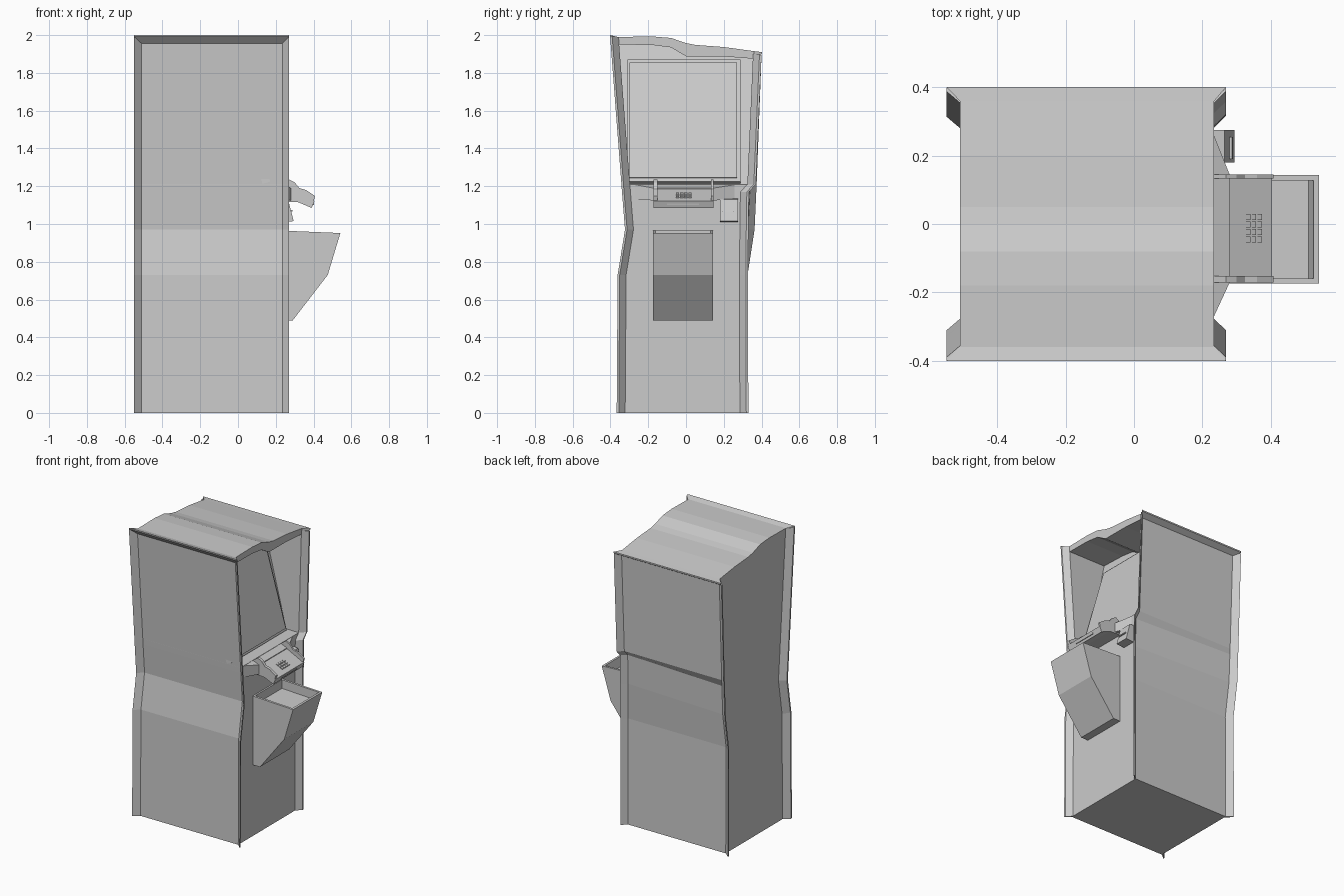
import bpy, bmesh, math
from mathutils import Vector

if "Cube" in bpy.data.objects:
    bpy.data.objects.remove(bpy.data.objects["Cube"])


def finish(name, bm):
    bmesh.ops.remove_doubles(bm, verts=bm.verts, dist=0.0004)
    bmesh.ops.recalc_face_normals(bm, faces=bm.faces)
    me = bpy.data.meshes.new(name)
    bm.to_mesh(me)
    bm.free()
    ob = bpy.data.objects.new(name, me)
    bpy.context.collection.objects.link(ob)
    return ob


def loft(name, rings):
    """Skin a list of equal closed rings and cap both ends."""
    bm = bmesh.new()
    rows = [[bm.verts.new(p) for p in r] for r in rings]
    n = len(rows[0])
    for a, b in zip(rows, rows[1:]):
        for i in range(n):
            j = (i + 1) % n
            bm.faces.new((a[i], a[j], b[j], b[i]))
    bm.faces.new(rows[0])
    bm.faces.new(rows[-1])
    return finish(name, bm)


def prism(name, xz, y0, y1):
    return loft(name, [[(x, y, z) for x, z in xz] for y in (y0, y1)])


def hull(name, pts):
    bm = bmesh.new()
    for p in pts:
        bm.verts.new(p)
    bmesh.ops.convex_hull(bm, input=bm.verts)
    return finish(name, bm)


XF, XB = 0.235, -0.51          # body front and back
TF, TB = 0.27, -0.55           # flange tips


def section(z, fl, fr, bl, br, xr, slope=0.0):
    """Body cross-section: flared corner flanges plus optional front recess."""
    def corner(x, tip, y):
        s = 1 if y > 0 else -1
        return [(x, y - s * 0.045), (tip, y - s * 0.011), (tip, y), (x, y - s * 0.034)]
    pts = [(xr, fl + 0.045)] + corner(XF, TF, fl)
    pts += corner(XB, TB, bl)[::-1] + corner(XB, TB, br)
    pts += corner(XF, TF, fr)[::-1] + [(xr, fr - 0.045)]
    return [(x, y, z - slope * y) for x, y in pts]


# cabinet: kinked side walls, flanges and screen recess
loft("cabinet", [
    section(0.00, -0.367, 0.330, -0.367, 0.330, XF),
    section(0.73, -0.362, 0.328, -0.362, 0.326, XF),
    section(0.97, -0.323, 0.330, -0.323, 0.363, XF),
    section(1.17, -0.339, 0.333, -0.339, 0.372, XF),
    section(1.21, -0.342, 0.370, -0.342, 0.374, XF),
    section(1.211, -0.342, 0.370, -0.342, 0.374, 0.14),
    section(1.945, -0.402, 0.400, -0.402, 0.400, -0.06, 0.125),
])

# roof: wavy slab with flared lips over the side walls
roof = [(-0.402, 2.0, 0.008, True), (-0.36, 1.99, 0.04, False), (-0.18, 1.993, 0.045, False),
        (-0.08, 1.985, 0.05, False), (0.0, 1.958, 0.07, False), (0.05, 1.948, 0.06, False),
        (0.20, 1.937, 0.05, False), (0.36, 1.915, 0.04, False), (0.402, 1.91, 0.01, True)]
loft("roof", [[(b, y, z), (f, y, z), (f, y, z - t), (b, y, z - t)]
              for y, z, t, lip in roof
              for b, f in [((TB, TF) if lip else (XB, XF))]])

# tilted screen
prism("screen_frame", [(0.17, 1.225), (-0.015, 1.87), (-0.05, 1.86), (0.13, 1.212)], -0.31, 0.288)
prism("screen", [(0.176, 1.245), (0.0, 1.855), (-0.02, 1.85), (0.155, 1.24)], -0.30, 0.27)

# control shelf: neck, deck and cheeks
YL, YR = -0.172, 0.145
hull("shelf_neck", [(0.23, y, z) for y in (-0.28, 0.27) for z in (1.13, 1.21)] +
     [(0.28, y, z) for y in (YL, YR) for z in (1.125, 1.19)])
prism("shelf_deck", [(0.23, 1.21), (0.405, 1.122), (0.39, 1.085), (0.32, 1.115), (0.23, 1.12)], YL, YR)
cheek = [(0.235, 1.21), (0.27, 1.235), (0.30, 1.22), (0.325, 1.19), (0.36, 1.18),
         (0.408, 1.148), (0.39, 1.085), (0.32, 1.115), (0.235, 1.13)]
prism("shelf_cheek_left", cheek, YL, YL + 0.02)
prism("shelf_cheek_right", cheek, YR - 0.012, YR)
prism("shelf_slot", [(0.396, 1.108), (0.403, 1.108), (0.401, 1.1), (0.393, 1.1)], -0.10, 0.07)

# keypad: three by four keys on the sloping deck
for r in range(3):
    for c in range(4):
        x, y = 0.328 + r * 0.017, -0.054 + c * 0.022
        def deck(v): return 1.21 - 0.503 * (v - 0.23)
        prism(f"key_{r}_{c}", [(x, deck(x) - 0.004), (x, deck(x) + 0.005),
                               (x + 0.013, deck(x + 0.013) + 0.005),
                               (x + 0.013, deck(x + 0.013) - 0.004)], y, y + 0.018)

# card reader wedge with slot
prism("card_reader", [(0.23, 1.135), (0.265, 1.13), (0.295, 1.015), (0.23, 1.01)], 0.18, 0.275)
prism("card_slot", [(0.27, 1.075), (0.287, 1.075), (0.29, 1.065), (0.27, 1.065)], 0.19, 0.255)

# hopper tray: tapered shell with recessed top
tray = prism("tray", [(0.23, 0.965), (0.542, 0.952), (0.475, 0.73), (0.29, 0.49), (0.23, 0.49)],
             -0.175, 0.143)
bm = bmesh.new()
bm.from_mesh(tray.data)
bm.faces.ensure_lookup_table()
top = max(bm.faces, key=lambda f: f.normal.z)
bmesh.ops.inset_region(bm, faces=[top], thickness=0.022)
floor = bmesh.ops.extrude_discrete_faces(bm, faces=[top])["faces"][0]
for v in floor.verts:
    v.co += Vector((-0.015 if v.co.x > 0.4 else 0, 0, -0.06))
bm.to_mesh(tray.data)
bm.free()
